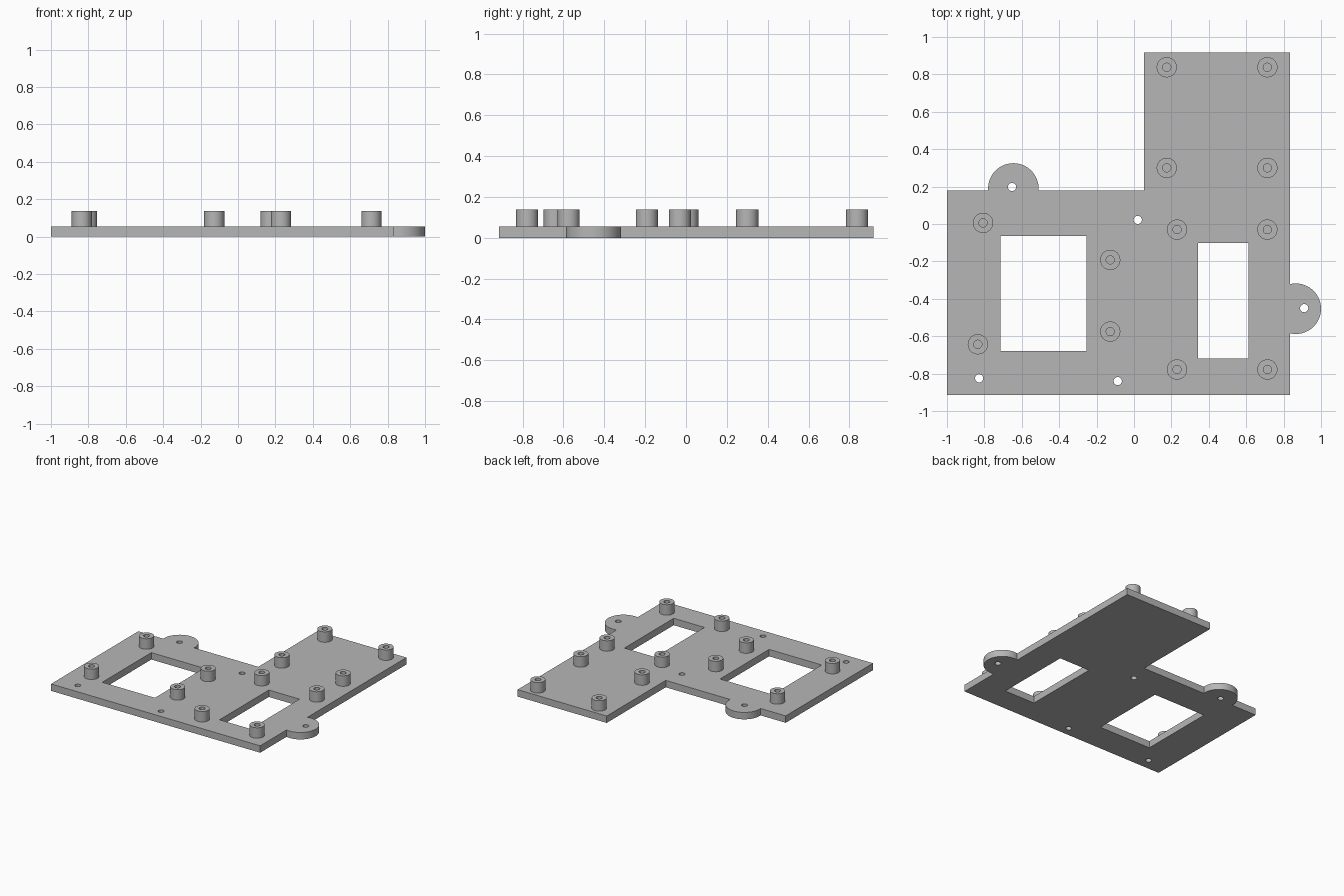
import bpy
import bmesh
from math import radians, cos, sin, tau

cube = bpy.data.objects.get("Cube")
if cube:
    bpy.data.objects.remove(cube, do_unlink=True)

PLATE_TOP = 0.055
BOSS_TOP = 0.138
HOLE_R = 0.022
EAR_R = 0.135
BOSS_R = 0.054

grey = bpy.data.materials.new("plain grey")
grey.use_nodes = True
colour = (0.47, 0.47, 0.47, 1)
grey.diffuse_color = colour
grey.node_tree.nodes["Principled BSDF"].inputs["Base Color"].default_value = colour


def arc(x, y, r, start, end, steps):
    angles = [radians(start + (end - start) * i / steps) for i in range(steps + 1)]
    return [(x + r * cos(a), y + r * sin(a)) for a in angles]


def rectangle(x0, x1, y0, y1):
    return [(x0, y0), (x1, y0), (x1, y1), (x0, y1)]


def finish(name, bm):
    bmesh.ops.remove_doubles(bm, verts=bm.verts, dist=0.0001)
    mesh = bpy.data.meshes.new(name)
    bm.to_mesh(mesh)
    bm.free()
    mesh.materials.append(grey)
    obj = bpy.data.objects.new(name, mesh)
    bpy.context.collection.objects.link(obj)
    bpy.ops.object.select_all(action="DESELECT")
    obj.select_set(True)
    bpy.context.view_layer.objects.active = obj
    bpy.ops.object.shade_smooth_by_angle(angle=radians(30))
    return obj


# Plate outline: L shape with two rounded mounting ears
outline = [(-1, -0.915), (0.835, -0.915)]
outline += arc(0.865, -0.453, EAR_R, -102.8, 102.8, 40)
outline += [(0.835, 0.918), (0.053, 0.918), (0.053, 0.178)]
outline += arc(-0.645, 0.19, EAR_R, -5, 185, 40)
outline += [(-1, 0.178)]

# Windows and screw holes
loops = [outline,
         rectangle(-0.715, -0.253, -0.68, -0.065),
         rectangle(0.342, 0.612, -0.72, -0.102)]
for x, y in [(-0.652, 0.198), (0.91, -0.45), (0.02, 0.022), (-0.828, -0.825), (-0.087, -0.84)]:
    loops.append(arc(x, y, HOLE_R, 0, 360, 24)[:-1])

# Fill the outline around the openings, then extrude
bm = bmesh.new()
edges = []
for loop in loops:
    verts = [bm.verts.new((x, y, 0)) for x, y in loop]
    edges += [bm.edges.new((v, verts[i - 1])) for i, v in enumerate(verts)]
bmesh.ops.triangle_fill(bm, edges=edges, use_beauty=True, use_dissolve=False, normal=(0, 0, 1))
extruded = bmesh.ops.extrude_face_region(bm, geom=bm.faces[:], use_keep_orig=True)
top = [g for g in extruded["geom"] if isinstance(g, bmesh.types.BMVert)]
bmesh.ops.translate(bm, verts=top, vec=(0, 0, PLATE_TOP))
bmesh.ops.recalc_face_normals(bm, faces=bm.faces)
finish("base_plate", bm)

# Hollow standoffs standing on the plate
profile = [(BOSS_R, PLATE_TOP), (BOSS_R, BOSS_TOP), (HOLE_R, BOSS_TOP), (HOLE_R, PLATE_TOP)]
positions = [(x, y) for x in (0.175, 0.713) for y in (0.3, 0.838)]
positions += [(x, y) for x in (0.23, 0.713) for y in (-0.778, -0.03)]
positions += [(-0.127, -0.192), (-0.127, -0.575), (-0.807, 0.006), (-0.835, -0.643)]
for number, (x, y) in enumerate(positions, 1):
    bm = bmesh.new()
    verts = [bm.verts.new((r, 0, z)) for r, z in profile]
    ring = [bm.edges.new(pair) for pair in zip(verts, verts[1:])]
    bmesh.ops.spin(bm, geom=verts + ring, cent=(0, 0, 0), axis=(0, 0, 1),
                   angle=tau, steps=32, use_merge=True)
    bm.normal_update()
    # Make the rim face upward
    rim = max(bm.faces, key=lambda f: f.calc_center_median().z)
    if rim.normal.z < 0:
        bmesh.ops.reverse_faces(bm, faces=bm.faces[:])
    obj = finish(f"standoff_{number}", bm)
    obj.location = (x, y, 0)
